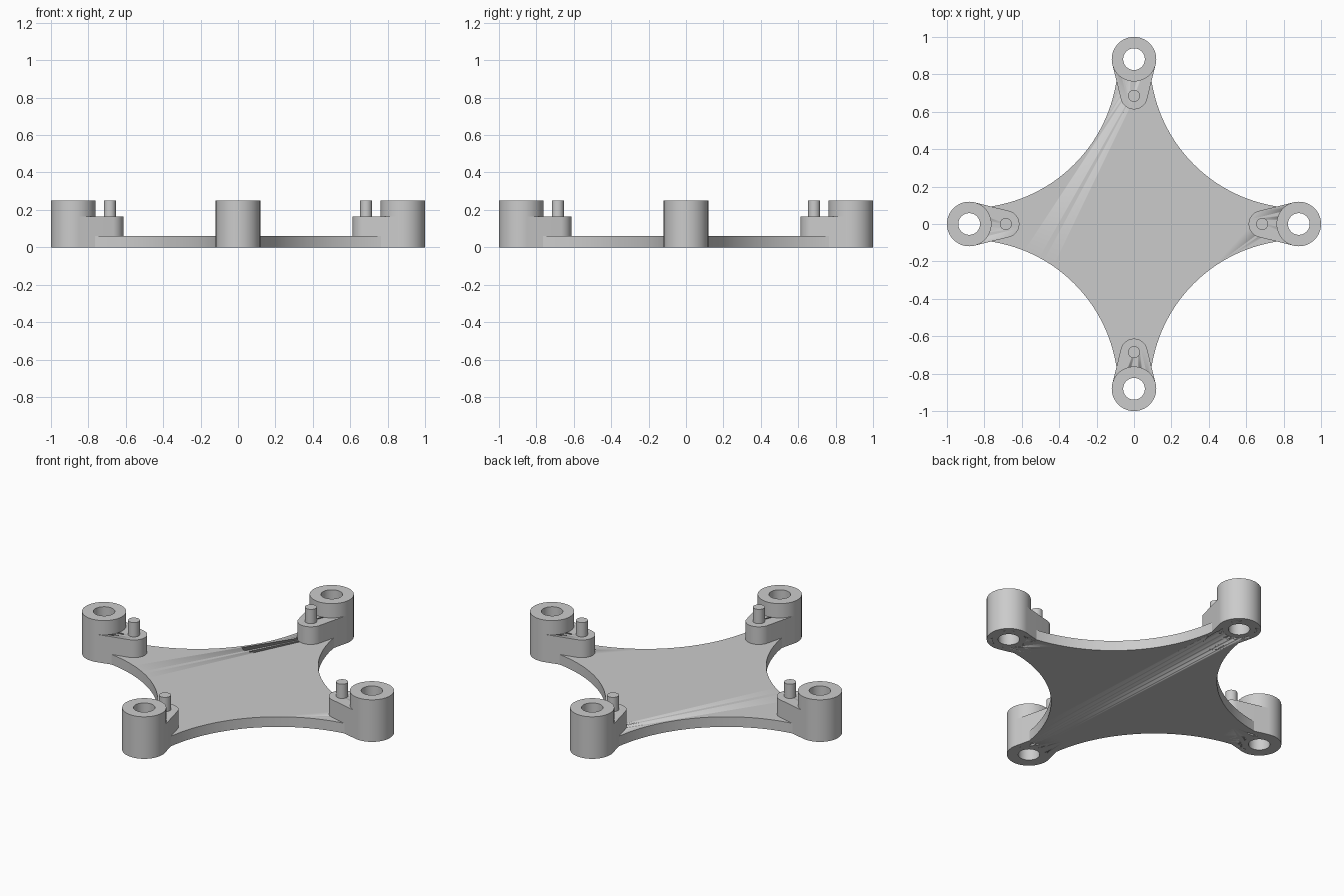
import bpy, bmesh
from math import pi, cos, sin, acos, asin, radians

if "Cube" in bpy.data.objects:
    bpy.data.objects.remove(bpy.data.objects["Cube"], do_unlink=True)

POST_X, POST_R, HOLE_R, POST_H = 0.881, 0.119, 0.058, 0.25
LUG_X, LUG_R, LUG_H = 0.685, 0.072, 0.165
PIN_R, PLATE_H = 0.032, 0.06
ARC_C, ARC_R, ARC_END = 0.885, 0.8, 0.96

grey = bpy.data.materials.new("light grey")
grey.use_nodes = True
grey.diffuse_color = (0.6, 0.6, 0.6, 1)
grey.node_tree.nodes["Principled BSDF"].inputs["Base Color"].default_value = (0.6, 0.6, 0.6, 1)


def arc(cx, cy, r, a0, a1, n):
    return [(cx + r * cos(a0 + (a1 - a0) * i / n), cy + r * sin(a0 + (a1 - a0) * i / n))
            for i in range(n + 1)]


def circle(cx, r, n=64):
    return arc(cx, 0, r, 0, 2 * pi, n)[:-1]


def finish(name, bm, turn=0):
    bmesh.ops.recalc_face_normals(bm, faces=bm.faces)
    mesh = bpy.data.meshes.new(name)
    bm.to_mesh(mesh)
    bm.free()
    mesh.materials.append(grey)
    ob = bpy.data.objects.new(name, mesh)
    ob.rotation_euler.z = turn
    bpy.context.collection.objects.link(ob)
    bpy.ops.object.select_all(action='DESELECT')
    ob.select_set(True)
    bpy.context.view_layer.objects.active = ob
    bpy.ops.object.shade_smooth_by_angle(angle=radians(35))
    return ob


def prism(name, outline, z0, z1, turn=0):
    bm = bmesh.new()
    face = bm.faces.new([bm.verts.new((x, y, z0)) for x, y in outline])
    top = bmesh.ops.extrude_face_region(bm, geom=[face], use_keep_orig=True)
    verts = [g for g in top["geom"] if isinstance(g, bmesh.types.BMVert)]
    bmesh.ops.translate(bm, vec=(0, 0, z1 - z0), verts=verts)
    return finish(name, bm, turn)


def tube(name, cx, r_out, r_in, h, turn, n=64):
    bm = bmesh.new()
    rings = [[bm.verts.new((x, y, z)) for x, y in circle(cx, r, n)]
             for r, z in ((r_out, 0), (r_out, h), (r_in, h), (r_in, 0))]
    for k in range(4):
        a, b = rings[k], rings[(k + 1) % 4]
        for i in range(n):
            j = (i + 1) % n
            bm.faces.new((a[i], a[j], b[j], b[i]))
    return finish(name, bm, turn)


def cut(ob, cutter):
    mod = ob.modifiers.new("hole", 'BOOLEAN')
    mod.operation, mod.solver, mod.object = 'DIFFERENCE', 'EXACT', cutter


# Star-shaped plate: four concave arcs joined by short straight ends
reach = asin((ARC_END - ARC_C) / ARC_R)
outline = []
for q in range(4):
    c, s = round(cos(q * pi / 2)), round(sin(q * pi / 2))
    for x, y in arc(ARC_C, ARC_C, ARC_R, 1.5 * pi + reach, pi - reach, 48):
        outline.append((x * c - y * s, x * s + y * c))
plate = prism("plate", outline, 0, PLATE_H)

# Tapered lug outline, tangent to the post and to its own round tip
tangent = acos((POST_R - LUG_R) / (POST_X - LUG_X))
lug_outline = [(POST_X, 0),
               (POST_X - POST_R * cos(tangent), POST_R * sin(tangent))]
lug_outline += arc(LUG_X, 0, LUG_R, pi - tangent, pi + tangent, 24)
lug_outline.append((POST_X - POST_R * cos(tangent), -POST_R * sin(tangent)))

# Post, lug and pin on each of the four arms
for q, side in enumerate(("left", "back", "right", "front")):
    turn = q * pi / 2
    tube(side + "_post", POST_X, POST_R, HOLE_R, POST_H, turn)
    cutter = prism(side + "_hole_cutter", circle(POST_X, 0.09), -0.1, 0.4, turn)
    cutter.hide_render = True
    cutter.hide_set(True)
    lug = prism(side + "_lug", lug_outline, 0, LUG_H, turn)
    cut(lug, cutter)
    cut(plate, cutter)
    prism(side + "_pin", circle(LUG_X, PIN_R, 32), LUG_H - 0.02, POST_H, turn)
